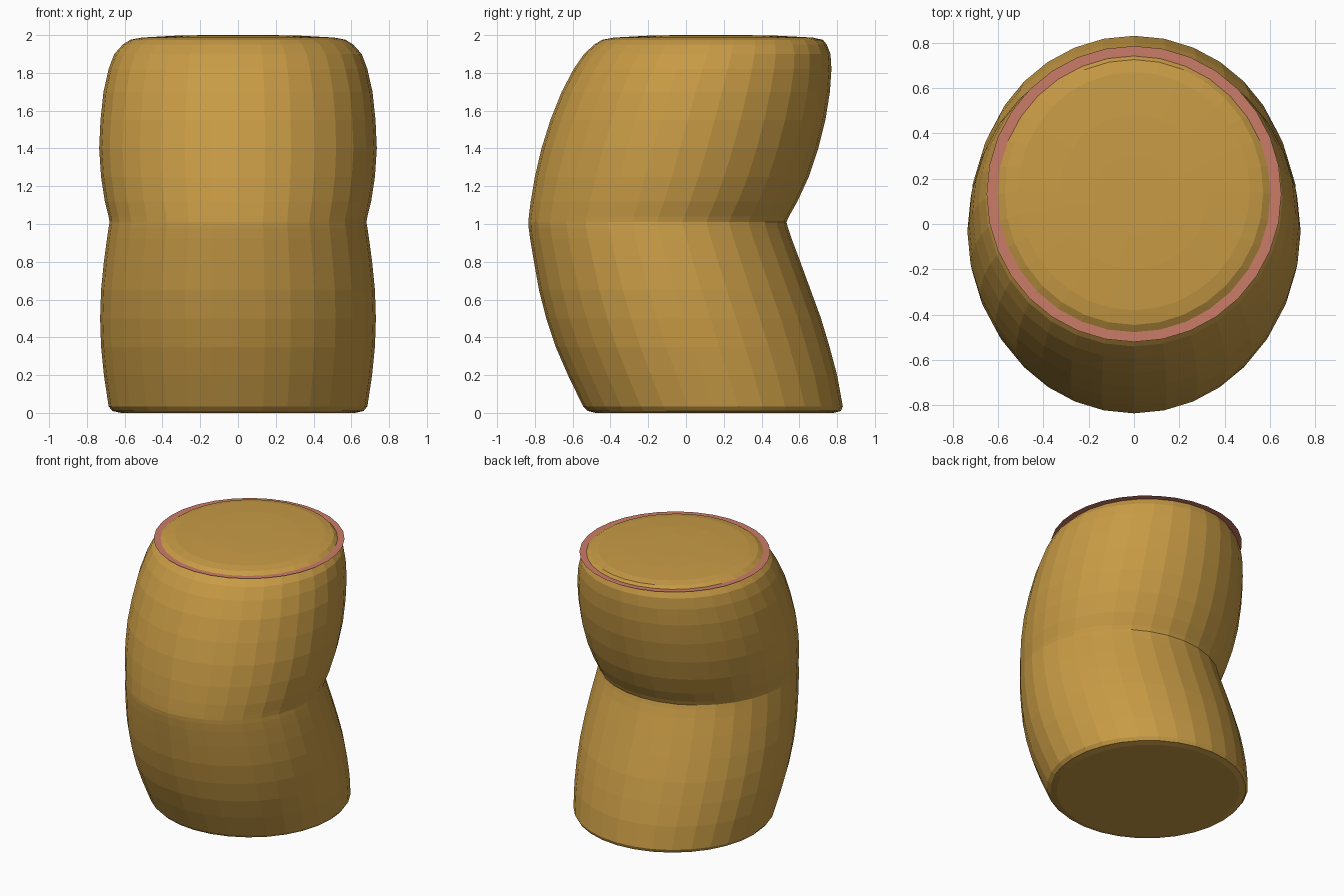
import bpy, bmesh, math

SIDES = 32


def material(name, color):
    m = bpy.data.materials.new(name)
    m.diffuse_color = color
    return m


def ring(bm, z, front, back, half):
    cy, ry = (front + back) / 2, (back - front) / 2
    return [bm.verts.new((half * math.sin(a), cy + ry * math.cos(a), z))
            for a in (2 * math.pi * i / SIDES for i in range(SIDES))]


def loft(name, stations, mat, caps):
    bm = bmesh.new()
    rings = [ring(bm, *s) for s in stations]
    for a, b in zip(rings, rings[1:]):
        for i in range(SIDES):
            j = (i + 1) % SIDES
            bm.faces.new((a[i], a[j], b[j], b[i]))
    if caps:
        bm.faces.new(rings[0])
        bm.faces.new(rings[-1])
        bmesh.ops.recalc_face_normals(bm, faces=bm.faces)
    me = bpy.data.meshes.new(name)
    bm.to_mesh(me)
    bm.free()
    me.materials.append(mat)
    ob = bpy.data.objects.new(name, me)
    bpy.context.collection.objects.link(ob)
    return ob


gold = material("gold", (0.58, 0.33, 0.06, 1))
pink = material("pink", (0.6, 0.2, 0.14, 1))

# Bent bulging body: height, front y, back y, half width
body = [
    (0.00, -0.48, 0.78, 0.62),
    (0.01, -0.52, 0.82, 0.665),
    (0.035, -0.545, 0.83, 0.685),
    (0.20, -0.625, 0.80, 0.71),
    (0.35, -0.69, 0.76, 0.725),
    (0.50, -0.74, 0.715, 0.73),
    (0.65, -0.778, 0.66, 0.725),
    (0.80, -0.805, 0.605, 0.71),
    (0.92, -0.825, 0.56, 0.694),
    (0.98, -0.833, 0.54, 0.685),
    (1.01, -0.835, 0.532, 0.68),
    (1.04, -0.832, 0.545, 0.685),
    (1.12, -0.822, 0.59, 0.705),
    (1.25, -0.80, 0.65, 0.725),
    (1.40, -0.765, 0.70, 0.735),
    (1.55, -0.718, 0.738, 0.728),
    (1.70, -0.658, 0.762, 0.712),
    (1.82, -0.595, 0.77, 0.685),
    (1.90, -0.54, 0.765, 0.655),
    (1.95, -0.485, 0.745, 0.61),
    (1.975, -0.445, 0.725, 0.57),
    (1.987, -0.38, 0.67, 0.51),
    (1.997, -0.20, 0.48, 0.33),
    (2.00, -0.05, 0.31, 0.18),
]
loft("limb_body", body, gold, True)

# Thin flat collar around the top shoulder
loft("top_collar", [(1.955, -0.52, 0.785, 0.65), (1.955, -0.43, 0.70, 0.56)], pink, False)
